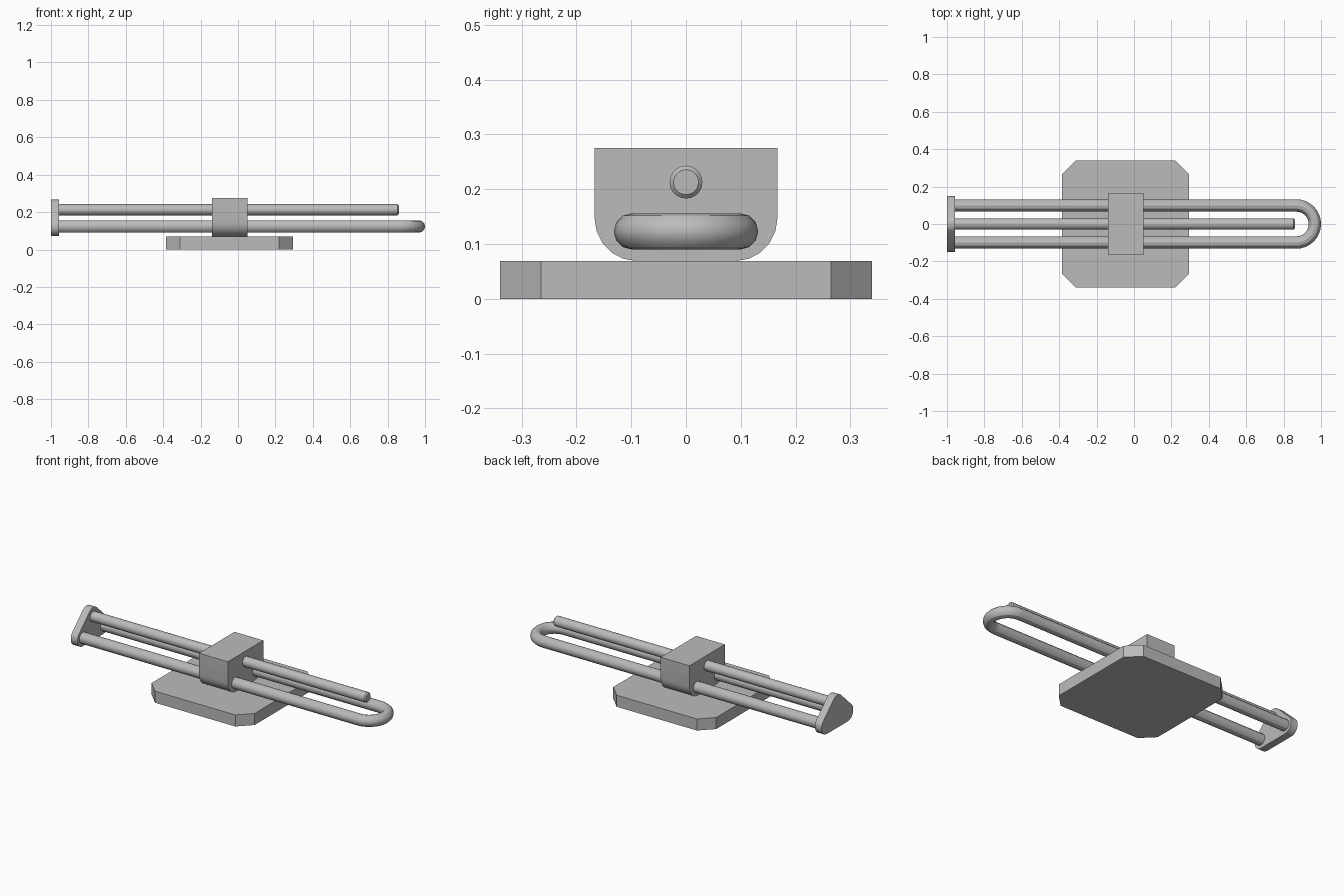
import bpy
import bmesh
from math import sin, cos, pi, radians
from mathutils import Vector

if "Cube" in bpy.data.objects:
    bpy.data.objects.remove(bpy.data.objects["Cube"], do_unlink=True)

grey = bpy.data.materials.new("plain grey")
grey.use_nodes = True
grey.diffuse_color = (0.5, 0.5, 0.5, 1)
grey.node_tree.nodes["Principled BSDF"].inputs["Base Color"].default_value = grey.diffuse_color


def smooth(obj):
    bpy.ops.object.select_all(action="DESELECT")
    obj.select_set(True)
    bpy.context.view_layer.objects.active = obj
    bpy.ops.object.shade_smooth_by_angle(angle=radians(30))


def finish(name, bm):
    bmesh.ops.recalc_face_normals(bm, faces=bm.faces)
    mesh = bpy.data.meshes.new(name)
    bm.to_mesh(mesh)
    bm.free()
    mesh.materials.append(grey)
    obj = bpy.data.objects.new(name, mesh)
    bpy.context.collection.objects.link(obj)
    smooth(obj)
    return obj


def prism(outline, offset):
    """Extrude a closed outline of 3D points along an offset."""
    bm = bmesh.new()
    face = bm.faces.new([bm.verts.new(p) for p in outline])
    result = bmesh.ops.extrude_face_region(bm, geom=[face], use_keep_orig=True)
    verts = [v for v in result["geom"] if isinstance(v, bmesh.types.BMVert)]
    bmesh.ops.translate(bm, verts=verts, vec=offset)
    return bm


def arc(cy, cz, ry, rz, start, end, steps):
    """Arc points in the yz plane, angles in degrees."""
    angles = [radians(start + (end - start) * i / steps) for i in range(steps + 1)]
    return [(cy + ry * cos(a), cz + rz * sin(a)) for a in angles]


# Base slab with clipped corners
base_x, half_x, half_y, clip = -0.045, 0.34, 0.34, 0.075
corners = []
for sx, sy in ((1, 1), (-1, 1), (-1, -1), (1, -1)):
    pair = [(base_x + sx * half_x, sy * (half_y - clip), 0),
            (base_x + sx * (half_x - clip), sy * half_y, 0)]
    corners += pair if sx * sy > 0 else pair[::-1]
finish("base_slab", prism(corners, (0, 0, 0.069)))

# Sliding block, rounded along its two lower edges
profile = [(0.167, 0.275), (-0.167, 0.275)]
profile += arc(-0.09, 0.147, 0.077, 0.078, 180, 270, 5)
profile += arc(0.09, 0.147, 0.077, 0.078, 270, 360, 5)
finish("sliding_block", prism([(-0.14, y, z) for y, z in profile], (0.19, 0, 0)))

# Rounded triangular end plate
tube_y, tube_z, rod_z = 0.099, 0.123, 0.213
profile = arc(tube_y, tube_z, 0.051, 0.051, -90, 41, 8)
profile += arc(0, rod_z, 0.054, 0.054, 41, 139, 8)
profile += arc(-tube_y, tube_z, 0.051, 0.051, 139, 270, 8)
finish("end_plate", prism([(-1, y, z) for y, z in profile], (0.044, 0, 0)))

# Upper rod with a small chamfer at its free end
rod_end = 0.86
circle = arc(0, rod_z, 0.03, 0.03, 0, 360, 20)[:-1]
bm = prism([(-0.97, y, z) for y, z in circle], (rod_end + 0.97, 0, 0))
rim = [e for e in bm.edges if all(v.co.x > rod_end - 0.001 for v in e.verts)]
bmesh.ops.bevel(bm, geom=rim, offset=0.007, segments=1, affect="EDGES")
finish("upper_rod", bm)

# Lower guide tube bent into a U
bend_x, steps = 0.868, 16
path = [Vector((-0.97, -tube_y, tube_z))]
for i in range(steps + 1):
    a = -pi / 2 + pi * i / steps
    path.append(Vector((bend_x + tube_y * cos(a), tube_y * sin(a), tube_z)))
path.append(Vector((-0.97, tube_y, tube_z)))
curve = bpy.data.curves.new("u_tube", "CURVE")
curve.dimensions = "3D"
curve.bevel_depth = 0.033
curve.bevel_resolution = 4
curve.use_fill_caps = True
spline = curve.splines.new("POLY")
spline.points.add(len(path) - 1)
for point, co in zip(spline.points, path):
    point.co = (*co, 1)
curve.materials.append(grey)
tube = bpy.data.objects.new("u_tube", curve)
bpy.context.collection.objects.link(tube)
bpy.ops.object.select_all(action="DESELECT")
tube.select_set(True)
bpy.context.view_layer.objects.active = tube
bpy.ops.object.convert(target="MESH")
smooth(bpy.context.view_layer.objects.active)
